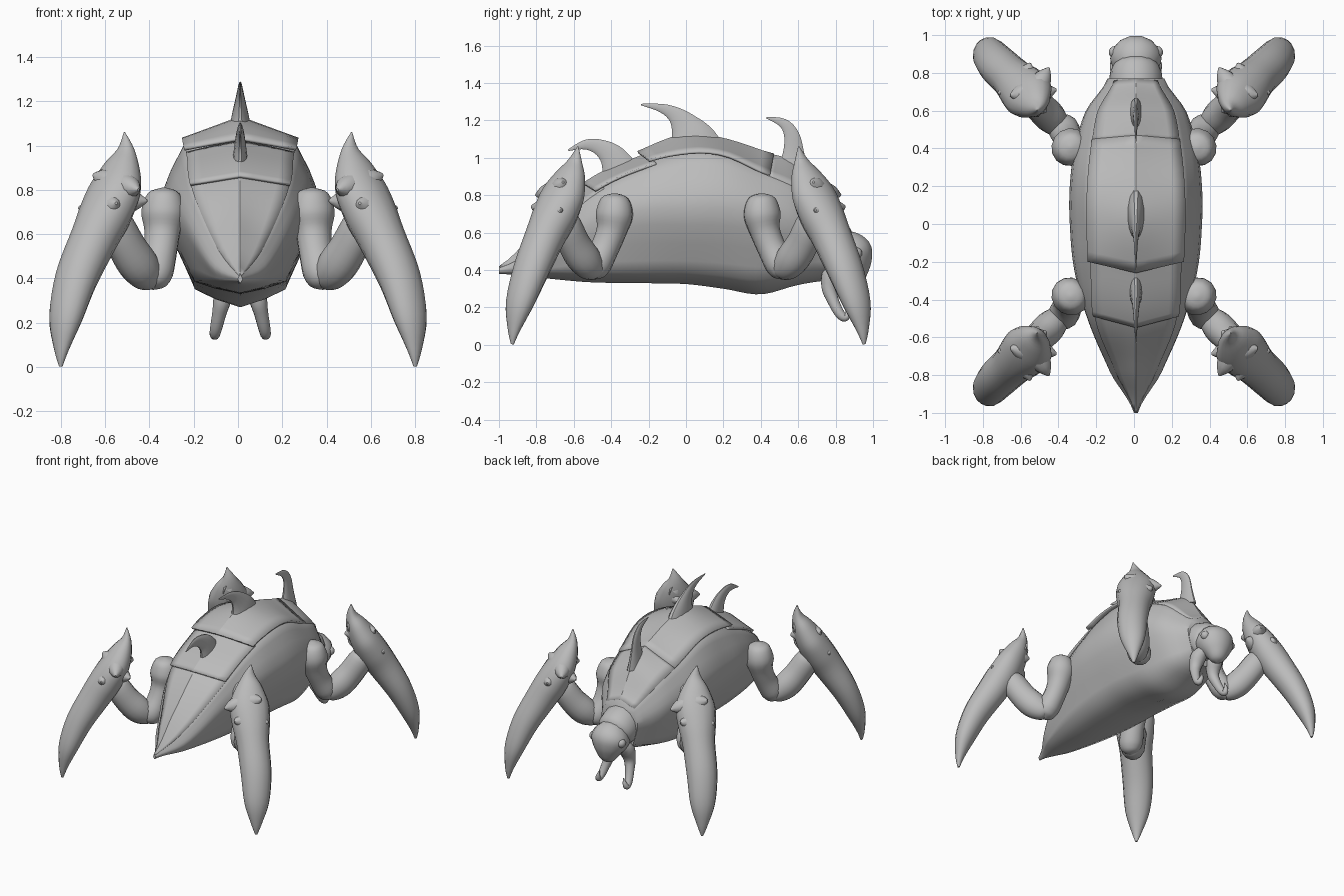
import bpy, bmesh, math
from mathutils import Vector

if "Cube" in bpy.data.objects:
    bpy.data.objects.remove(bpy.data.objects["Cube"])

grey = bpy.data.materials.new("shell grey")
grey.use_nodes = True
grey.diffuse_color = (0.5, 0.5, 0.5, 1)
grey.node_tree.nodes["Principled BSDF"].inputs["Base Color"].default_value = (0.5, 0.5, 0.5, 1)
CX = 0.01  # body centre line


def spline(rows, t):
    """Smooth interpolation through equal-length rows, t in row units."""
    i = min(int(t), len(rows) - 2)
    f = t - i
    a, b, c, d = (rows[max(0, min(len(rows) - 1, i + k))] for k in (-1, 0, 1, 2))
    return [q + 0.5 * f * (r - p + f * (2 * p - 5 * q + 4 * r - s + f * (3 * (q - r) + s - p)))
            for p, q, r, s in zip(a, b, c, d)]


def finish(name, bm, loc=(0, 0, 0), angle=40):
    bmesh.ops.remove_doubles(bm, verts=bm.verts, dist=0.0005)
    bmesh.ops.recalc_face_normals(bm, faces=bm.faces)
    mesh = bpy.data.meshes.new(name)
    bm.to_mesh(mesh)
    bm.free()
    mesh.materials.append(grey)
    ob = bpy.data.objects.new(name, mesh)
    ob.location = loc
    bpy.context.collection.objects.link(ob)
    bpy.ops.object.select_all(action="DESELECT")
    ob.select_set(True)
    bpy.context.view_layer.objects.active = ob
    bpy.ops.object.shade_smooth_by_angle(angle=math.radians(angle))
    return ob


def bridge(bm, rings, closed=True):
    for r, s in zip(rings, rings[1:]):
        n = len(r)
        for i in range(n if closed else n - 1):
            j = (i + 1) % n
            bm.faces.new((r[i], r[j], s[j], s[i]))


def add_tube(bm, path, side, flat=1.0, segs=14, steps=4):
    """Tapered limb through (x, y, z, radius[, side radius]) rows."""
    side = Vector(side).normalized()
    count = (len(path) - 1) * steps
    pts = [spline(path, k / steps) for k in range(count + 1)]
    rings = []
    for k, p in enumerate(pts):
        tan = (Vector(pts[min(k + 1, count)][:3]) - Vector(pts[max(k - 1, 0)][:3])).normalized()
        up = tan.cross(side).normalized()
        out = up.cross(tan)
        rad = max(p[3], 0.002)
        wide = max(p[4], 0.002) if len(p) > 4 else rad * flat
        ring = []
        for i in range(segs):
            a = math.tau * i / segs
            ring.append(bm.verts.new(Vector(p[:3]) + out * math.cos(a) * wide + up * math.sin(a) * rad))
        rings.append(ring)
    bridge(bm, rings)
    bm.faces.new(rings[0])
    bm.faces.new(rings[-1])


def tube(name, path, side, flat=1.0, loc=(0, 0, 0)):
    bm = bmesh.new()
    add_tube(bm, path, side, flat)
    return finish(name, bm, loc)


def mirrored(ob, *axes):
    m = ob.modifiers.new("Mirror", "MIRROR")
    m.use_axis = [a in axes for a in "xyz"]
    return ob


# Body stations: y, ridge z, edge x z, widest x z, low x z, keel z
STATIONS = [
    (-1.0, .42, .005, .41, .01, .40, .008, .39, .38),
    (-.8, .615, .10, .53, .13, .46, .10, .39, .36),
    (-.52, .86, .21, .78, .25, .64, .17, .39, .335),
    (-.25, 1.0, .235, .93, .325, .72, .20, .385, .33),
    (0, 1.10, .25, 1.0, .35, .73, .21, .385, .325),
    (.2, 1.085, .25, 1.0, .35, .73, .21, .37, .30),
    (.4, 1.03, .235, .92, .325, .70, .20, .35, .27),
    (.6, .96, .20, .83, .265, .65, .17, .38, .32),
    (.77, .73, .11, .68, .15, .58, .11, .42, .345),
]


def station(y):
    for i, (a, b) in enumerate(zip(STATIONS, STATIONS[1:])):
        if y <= b[0]:
            return spline(STATIONS, i + max(0, (y - a[0]) / (b[0] - a[0])))
    return list(STATIONS[-1])


# Hull, with rounded flanks above a shallow keel
bm = bmesh.new()
rings = []
for k in range(41):
    y = -1 + 1.77 * k / 40
    _, rz, ex, ez, wx, wz, lx, lz, kz = station(y)
    flank = [(ex, ez), (wx, wz), (lx, lz)]
    half = [spline(flank, t / 4) for t in range(9)] + [(lx * .55, kz + (lz - kz) * .45)]
    outline = [(0, rz)] + half + [(0, kz)] + [(-x, z) for x, z in reversed(half)]
    rings.append([bm.verts.new((x, y, z)) for x, z in outline])
bridge(bm, rings)
bm.faces.new(rings[0])
bm.faces.new(rings[-1])
finish("body_hull", bm, (CX, 0, 0), 60)


# Overlapping back plates, each with a chevron at either end
def back_plate(name, y0, y1, lift0, lift1, point0, point1):
    bm = bmesh.new()
    rows = []
    for k in range(13):
        t = k / 12
        row = []
        for i in range(-4, 5):
            u = abs(i) / 4
            y = y0 + (y1 - y0) * t - (point0 + (point1 - point0) * t) * (1 - u)
            s = station(y)
            lift = lift0 + (lift1 - lift0) * t
            x = math.copysign(u * (s[2] + lift * 0.4), i)
            row.append(bm.verts.new((x, y, s[1] + (s[3] - s[1]) * u + lift)))
        rows.append(row)
    bridge(bm, rows, closed=False)
    ob = finish(name, bm, (CX, 0, 0), 25)
    sol = ob.modifiers.new("Solidify", "SOLIDIFY")
    sol.thickness = 0.014
    sol.offset = -1


back_plate("tail_plate", -.995, -.44, .002, .006, 0, .05)
back_plate("waist_plate", -.49, -.16, .028, .008, .06, .06)
back_plate("main_plate", -.20, .45, .04, .01, .06, -.02)
back_plate("shoulder_plate", .44, .76, .004, .006, -.02, -.01)

# Curved spines along the back
SPINES = {
    "middle_spine": [(0.06, 1.0, .17), (.03, 1.10, .13), (-.01, 1.175, .08), (-.06, 1.23, .045),
                     (-.13, 1.265, .024), (-.24, 1.285, .004)],
    "shoulder_spine": [(.57, .91, .10), (.575, 1.02, .06), (.565, 1.12, .042), (.52, 1.185, .026), (.43, 1.215, .004)],
    "rear_spine": [(-.34, .90, .11), (-.39, 1.0, .075), (-.46, 1.055, .045), (-.54, 1.07, .026), (-.63, 1.04, .004)],
}
for name, pts in SPINES.items():
    tube(name, [(0, *p) for p in pts], (1, 0, 0), 0.35, (CX, 0, 0))

# Neck collar and head
tube("neck_collar", [(0, .68, .57, .13), (0, .76, .54, .14), (0, .82, .51, .13), (0, .86, .49, .09)],
     (1, 0, 0), 1.0, (CX, 0, 0))
tube("head", [(0, .81, .585, .01), (0, .83, .56, .08), (0, .87, .495, .125), (0, .89, .435, .11),
              (0, .90, .38, .075), (0, .90, .335, .04), (0, .90, .32, .003)], (1, 0, 0), 1.08, (CX, 0, 0))
bm = bmesh.new()
bmesh.ops.create_uvsphere(bm, u_segments=14, v_segments=8, radius=0.032)
for v in bm.verts:
    v.co += Vector((.112, .91, .49))
mirrored(finish("eyes", bm, (CX, 0, 0)), "x")
mirrored(tube("mandibles", [(.06, .87, .43, .03), (.07, .79, .39, .055), (.08, .765, .31, .042), (.095, .785, .24, .032),
                            (.11, .82, .17, .027), (.115, .85, .145, .022), (.11, .865, .17, .015),
                            (.10, .865, .21, .003)], (1, 0, 0), 1.0, (CX, 0, 0)), "x")

# Four legs, mirrored across both axes
ACROSS = (1, -1, 0)
LEG_LOC = (0, .012, 0)
mirrored(tube("hip_segments", [(.335, .395, .81, .01), (.335, .395, .785, .07), (.337, .395, .70, .098),
                               (.342, .41, .61, .08), (.352, .445, .52, .075), (.372, .49, .43, .078),
                               (.382, .505, .375, .055), (.387, .51, .35, .005)], ACROSS, 1.05, LEG_LOC), "x", "y")
mirrored(tube("thigh_segments", [(.37, .47, .37, .01), (.385, .49, .395, .06), (.44, .55, .45, .092), (.50, .61, .54, .09),
                                 (.56, .66, .66, .08), (.57, .67, .72, .02)], ACROSS, 0.9, LEG_LOC), "x", "y")
mirrored(tube("claw_blades", [(.513, .59, 1.06, .003, .003), (.507, .605, .98, .034, .045), (.525, .63, .90, .07, .095),
                              (.555, .67, .80, .098, .135), (.60, .715, .69, .11, .13), (.65, .765, .58, .105, .112),
                              (.73, .84, .40, .09, .105), (.778, .902, .22, .066, .085), (.797, .932, .08, .03, .038),
                              (.80, .94, .003, .008, .008)], ACROSS, 1.0, LEG_LOC), "x", "y")

# Jagged crests round the top of each claw: root and tip
THORNS = [
    ((.52, .70, .82), (.45, .815, .80)), ((.54, .67, .75), (.41, .70, .75)),
    ((.54, .64, .84), (.465, .58, .83)), ((.58, .66, .81), (.615, .57, .83)),
    ((.56, .68, .83), (.655, .67, .87)), ((.52, .62, .90), (.58, .61, .92)),
    ((.52, .63, .90), (.475, .65, .96)), ((.61, .71, .70), (.72, .68, .72)),
    ((.58, .74, .72), (.55, .84, .74)),
]
bm = bmesh.new()
for root, tip in THORNS:
    r, t = Vector(root), Vector(tip)
    add_tube(bm, [(*r, .07), (*r.lerp(t, .6), .045), (*t, .006)], (.3, .5, 1), 1.0, 10, 3)
mirrored(finish("claw_crests", bm, LEG_LOC), "x", "y")
